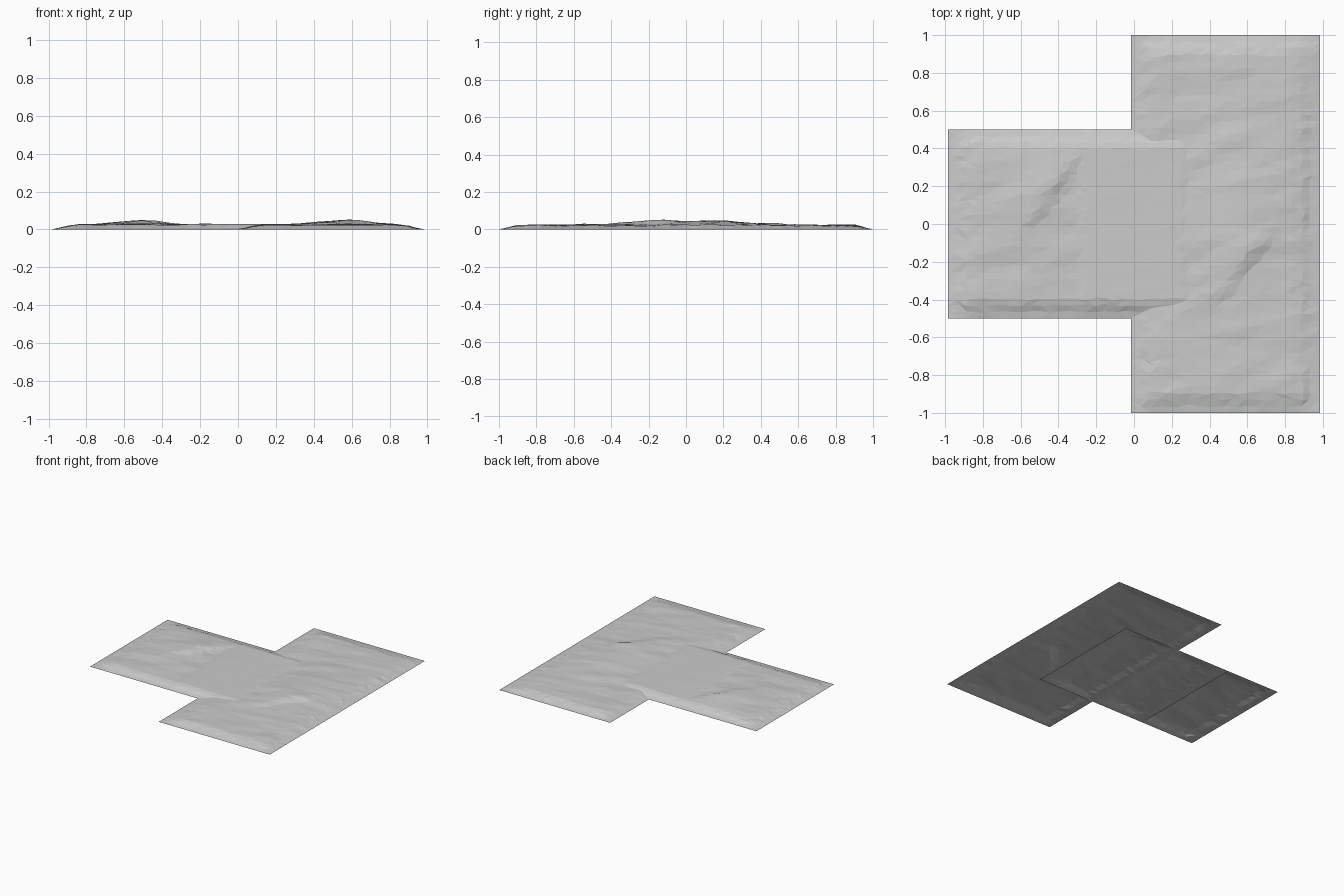
import bpy, bmesh, math
from mathutils import Vector, noise

if "Cube" in bpy.data.objects:
    bpy.data.objects.remove(bpy.data.objects["Cube"], do_unlink=True)

# Single stone grey material
stone = bpy.data.materials.new("stone_grey")
stone.use_nodes = True
grey = (0.6, 0.6, 0.6, 1)
stone.diffuse_color = grey
stone.node_tree.nodes["Principled BSDF"].inputs["Base Color"].default_value = grey


def ramp(t):
    t = max(0, min(1, t))
    return t * t * (3 - 2 * t)


def hill(x, y, cx, cy, rx, ry):
    return math.exp(-((x - cx) / rx) ** 2 - ((y - cy) / ry) ** 2)


def cliff(x, y, cx, cy, angle, length):
    """Signed step across a line, fading out along it and away from it."""
    c, s = math.cos(angle), math.sin(angle)
    along, across = (x - cx) * c + (y - cy) * s, (y - cy) * c - (x - cx) * s
    return (ramp(across / 0.06 + 0.5) - 0.5) * math.exp(-(along / length) ** 2 - (across / 0.22) ** 2)


def wrinkles(x, y, seed):
    """Long ripples running mostly across x, with finer creases."""
    v = y - 0.25 * x
    return (noise.noise(Vector((x * 3, v * 9, seed)))
            + 0.4 * noise.noise(Vector((x * 8, v * 18, seed + 5))))


def left_height(x, y):
    return (0.024 + 0.015 * hill(x, y, -0.52, 0.12, 0.2, 0.3)
            + 0.014 * cliff(x, y, -0.42, 0.16, 0.95, 0.24) + 0.006 * wrinkles(x, y, 1))


def right_height(x, y):
    return (0.022 + 0.022 * hill(x, y, 0.56, 0, 0.22, 0.48)
            + 0.014 * cliff(x, y, 0.62, -0.2, 0.9, 0.25) + 0.006 * wrinkles(x, y, 3))


def middle_height(x, y):
    return 0.029 + 0.0015 * wrinkles(x, y, 8)


def terrain(name, x0, x1, y0, y1, height, fall_x, fall_y, step=0.05):
    """Triangulated sheet that drops to the ground around its rim."""
    bm = bmesh.new()
    nx, ny = round((x1 - x0) / step), round((y1 - y0) / (step * 0.7))
    bmesh.ops.create_grid(bm, x_segments=nx, y_segments=ny, size=0.5)
    cell_x, cell_y = (x1 - x0) / nx, (y1 - y0) / ny
    for v in bm.verts:
        x = x0 + (v.co.x + 0.5) * (x1 - x0)
        y = y0 + (v.co.y + 0.5) * (y1 - y0)
        dx, dy = min(x - x0, x1 - x), min(y - y0, y1 - y)
        # Irregular inner points, straight outer rim
        if min(dx, dy) > 0.01:
            x += 0.5 * cell_x * noise.noise(Vector((x * 23, y * 23, 2)))
            y += 0.5 * cell_y * noise.noise(Vector((x * 23, y * 23, 7)))
        rim = ramp(dx / fall_x * 0.85 + 0.02) * ramp(dy / fall_y * 0.85 + 0.02)
        v.co = (x, y, max(0, height(x, y) * rim))
    bmesh.ops.triangulate(bm, faces=bm.faces[:], quad_method='SHORT_EDGE')
    mesh = bpy.data.meshes.new(name)
    bm.to_mesh(mesh)
    bm.free()
    mesh.materials.append(stone)
    bpy.context.collection.objects.link(bpy.data.objects.new(name, mesh))


# Wide side ground, branch ground and the smooth patch bridging them
terrain("long_ground", -0.015, 0.985, -1, 1, right_height, 0.12, 0.1)
terrain("branch_ground", -0.985, 0.0, -0.5, 0.5, left_height, 0.12, 0.09)
terrain("middle_ground", -0.5, 0.5, -0.5, 0.5, middle_height, 0.24, 0.09)
